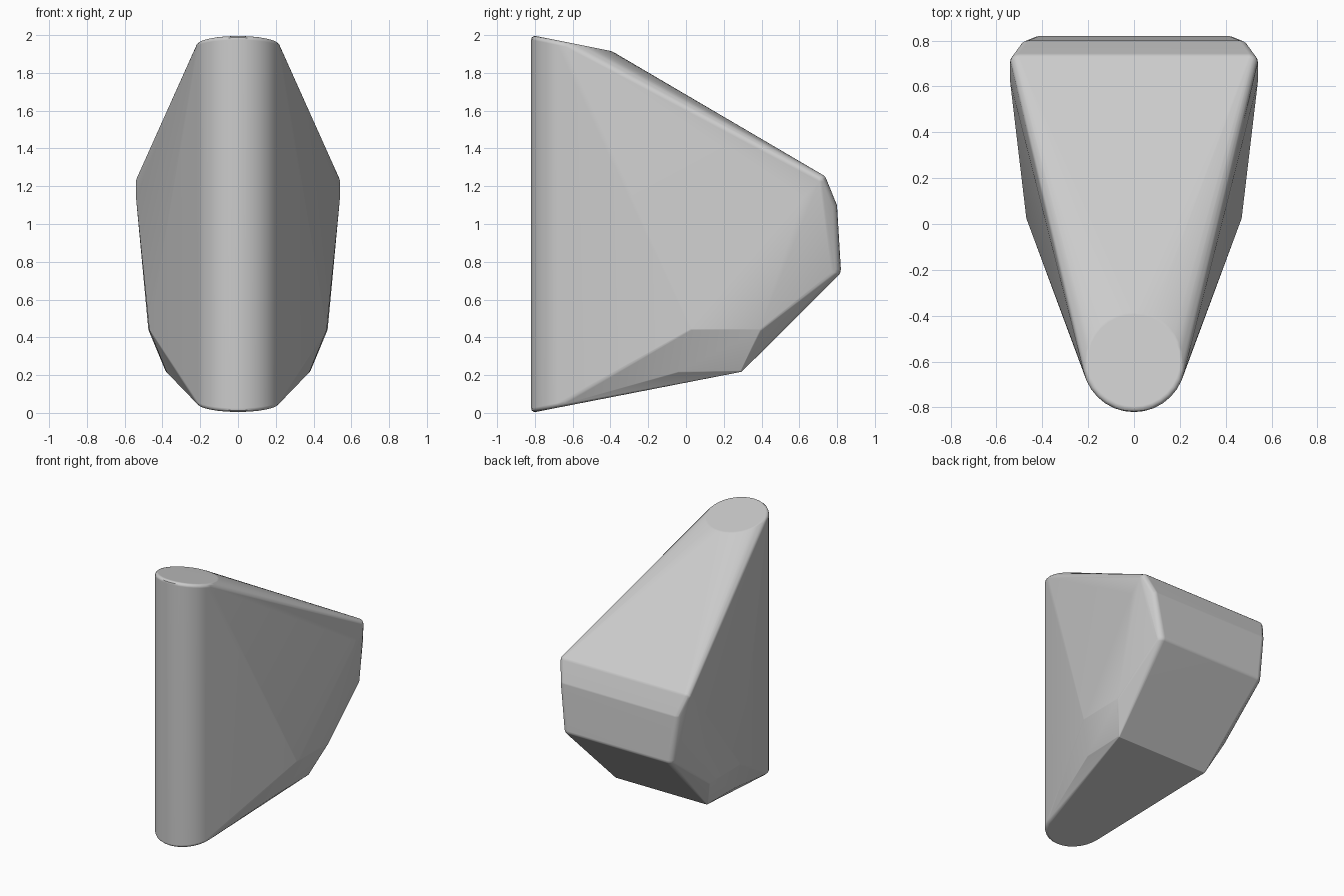
import bpy, bmesh, math
from mathutils import Vector

cube = bpy.data.objects.get("Cube")
if cube:
    bpy.data.objects.remove(cube, do_unlink=True)

grey = bpy.data.materials.new("plain grey")
grey.use_nodes = True
grey.diffuse_color = (0.6, 0.6, 0.6, 1)
grey.node_tree.nodes["Principled BSDF"].inputs["Base Color"].default_value = (0.6, 0.6, 0.6, 1)

bm = bmesh.new()


def ball(x, y, z, r):
    """Rounded corner: a small ball whose outer limits touch the given corner."""
    made = bmesh.ops.create_uvsphere(bm, u_segments=16, v_segments=10, radius=r)
    bmesh.ops.translate(bm, verts=made["verts"], vec=(x, y, z))


def column_end(z_front, slope, inward):
    """Tilted round cap of the front column, with a small rounded rim."""
    rim = 0.025
    steps = 32
    for i in range(steps):
        a = 2 * math.pi * i / steps
        for k in range(4):
            t = k / 3 * math.pi / 2
            r = 0.225 - rim + rim * math.cos(t)
            y = -0.595 + r * math.sin(a)
            z = z_front + slope * (y + 0.82) + inward * rim * (1 - math.sin(t))
            bm.verts.new((r * math.cos(a), y, z))


# Front column
column_end(2.0, -0.2, -1)
column_end(0.0, 0.2, 1)

# Corners of the rear body: x, y, z, rounding radius
corners = [
    (0.50, 0.705, 1.225, 0.04),   # roof rear corner
    (0.52, 0.62, 1.14, 0.02),     # widest side corner
    (0.46, 0.76, 1.09, 0.04),     # rear face, top
    (0.41, 0.77, 0.76, 0.05),     # rear face, bottom
    (0.455, 0.39, 0.445, 0.02),   # lower side, rear
    (0.45, 0.03, 0.445, 0.02),    # lower side, front
    (0.375, 0.29, 0.227, 0.01),   # underside, rear
    (0.36, -0.04, 0.225, 0.02),   # underside, front
]
for x, y, z, r in corners:
    for side in (-1, 1):
        ball(side * x, y, z, r)

# Wrap everything in one convex skin
hull = bmesh.ops.convex_hull(bm, input=bm.verts[:])
spare = {g for g in hull["geom_interior"] + hull["geom_unused"] if isinstance(g, bmesh.types.BMVert)}
bmesh.ops.delete(bm, geom=[v for v in spare if v.is_valid], context="VERTS")
# Drop original ball faces left inside the skin
skin = {g for g in hull["geom"] if isinstance(g, bmesh.types.BMFace) and g.is_valid}
bmesh.ops.delete(bm, geom=[f for f in bm.faces if f not in skin], context="FACES")
bmesh.ops.dissolve_limit(bm, angle_limit=math.radians(1), verts=bm.verts[:], edges=bm.edges[:])
bmesh.ops.recalc_face_normals(bm, faces=bm.faces[:])

mesh = bpy.data.meshes.new("wedge_body")
bm.to_mesh(mesh)
bm.free()
mesh.materials.append(grey)
body = bpy.data.objects.new("wedge_body", mesh)
bpy.context.collection.objects.link(body)

# Smooth rounded edges while keeping the large faces flat
bpy.context.view_layer.objects.active = body
body.select_set(True)
bpy.ops.object.shade_smooth_by_angle(angle=math.radians(35))
weighted = body.modifiers.new("flat faces", "WEIGHTED_NORMAL")
weighted.keep_sharp = True
